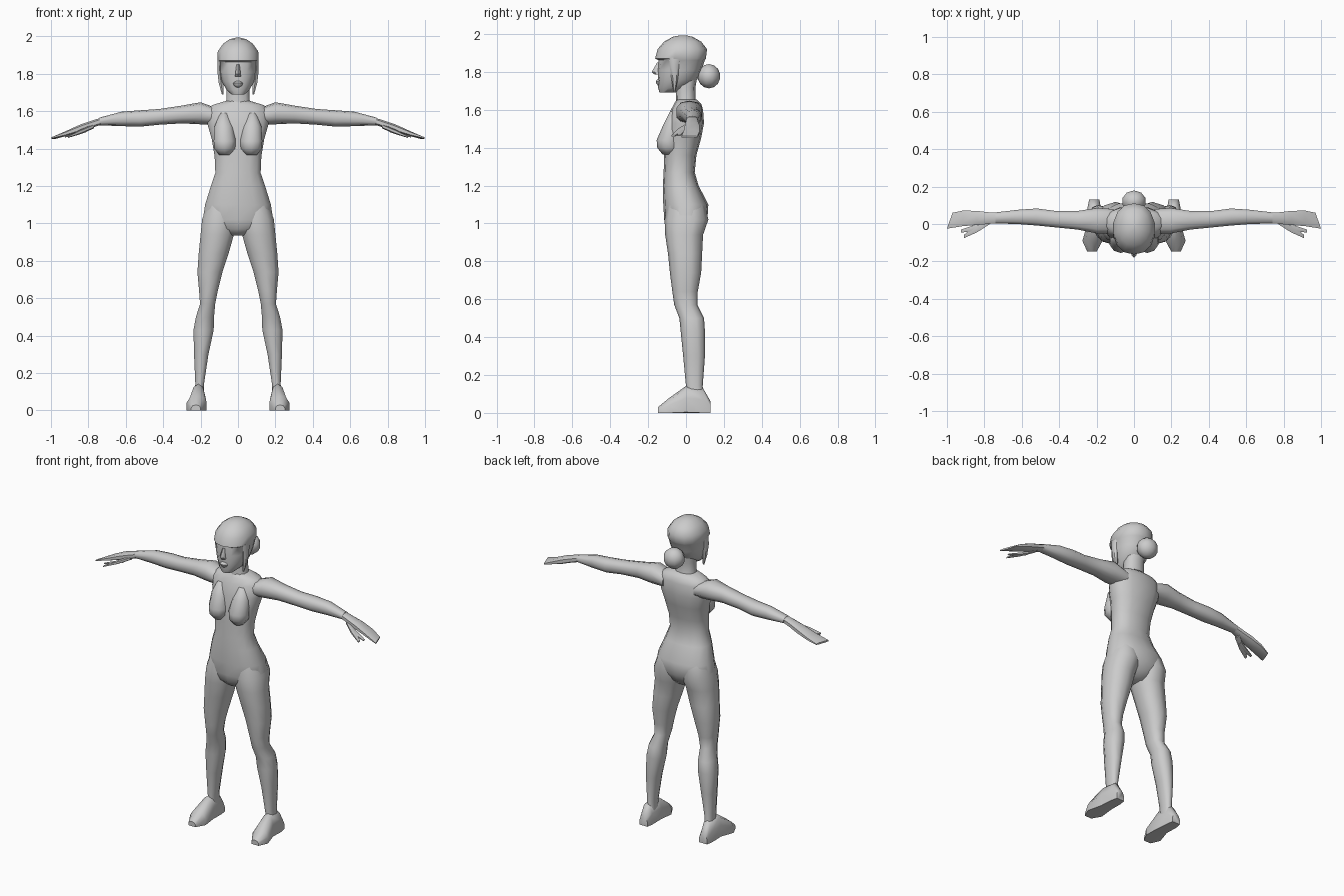
import bpy, bmesh, math

grey = bpy.data.materials.new("plain_grey")
grey.diffuse_color = (0.6, 0.6, 0.6, 1)


def finish(name, bm, mirror=False, angle=50):
    bmesh.ops.recalc_face_normals(bm, faces=bm.faces)
    mesh = bpy.data.meshes.new(name)
    bm.to_mesh(mesh)
    bm.free()
    mesh.materials.append(grey)
    ob = bpy.data.objects.new(name, mesh)
    bpy.context.collection.objects.link(ob)
    bpy.ops.object.select_all(action='DESELECT')
    ob.select_set(True)
    bpy.context.view_layer.objects.active = ob
    bpy.ops.object.shade_smooth_by_angle(angle=math.radians(angle))
    if mirror:
        ob.modifiers.new("mirror", 'MIRROR').use_mirror_merge = False
    return ob


def loft(name, axis, rings, n=10, power=0.85, mirror=False, adjust=None, angle=50):
    """Skin rounded rings; each ring is (position, a_min, a_max, b_min, b_max)."""
    bm = bmesh.new()
    loops = []
    for t, a0, a1, b0, b1 in rings:
        loop = []
        for i in range(n):
            u = 2 * math.pi * (i + 0.5) / n
            c, s = math.cos(u), math.sin(u)
            # scale so that the outermost points reach the given bounds
            m = math.cos(math.pi / n) if n % 4 == 0 else 1.0
            c = math.copysign(min(1, abs(c) / math.cos(math.pi / n)) ** power, c)
            s = math.copysign(min(1, abs(s) / m) ** power, s)
            a = (a0 + a1) / 2 + c * (a1 - a0) / 2
            b = (b0 + b1) / 2 + s * (b1 - b0) / 2
            co = {'X': (t, a, b), 'Y': (a, t, b), 'Z': (a, b, t)}[axis]
            loop.append(bm.verts.new(adjust(*co) if adjust else co))
        loops.append(loop)
    for p, q in zip(loops, loops[1:]):
        for i in range(n):
            j = (i + 1) % n
            bm.faces.new((p[i], p[j], q[j], q[i]))
    bm.faces.new(loops[0])
    bm.faces.new(loops[-1])
    return finish(name, bm, mirror, angle)


def centred(rows):
    return [(z, -h, h, y0, y1) for z, h, y0, y1 in rows]


# Torso from crotch to collar
loft("torso", 'Z', centred([
    (0.935, 0.05, -0.07, 0.05), (0.97, 0.12, -0.105, 0.085),
    (1.02, 0.188, -0.115, 0.113), (1.10, 0.176, -0.12, 0.118),
    (1.20, 0.145, -0.122, 0.066), (1.27, 0.121, -0.118, 0.046),
    (1.36, 0.125, -0.115, 0.055), (1.45, 0.14, -0.11, 0.08),
    (1.53, 0.163, -0.10, 0.095), (1.60, 0.165, -0.08, 0.09),
    (1.632, 0.14, -0.062, 0.08), (1.655, 0.065, -0.05, 0.055)]), n=14)

# Chest forms
loft("breast", 'Z', [
    (1.59, 0.055, 0.095, -0.085, -0.03), (1.52, 0.025, 0.125, -0.12, -0.03),
    (1.44, 0.012, 0.13, -0.155, -0.03), (1.40, 0.015, 0.127, -0.152, -0.03),
    (1.365, 0.04, 0.10, -0.125, -0.05)], n=10, power=1, mirror=True, angle=70)

# Legs from hip to ankle
loft("leg", 'Z', [
    (1.10, 0.01, 0.165, -0.10, 0.10), (1.02, 0.005, 0.192, -0.113, 0.118),
    (0.94, 0.022, 0.20, -0.11, 0.09), (0.84, 0.05, 0.21, -0.095, 0.085),
    (0.74, 0.083, 0.217, -0.085, 0.08), (0.64, 0.108, 0.208, -0.072, 0.062),
    (0.57, 0.122, 0.203, -0.062, 0.06), (0.50, 0.128, 0.225, -0.035, 0.095),
    (0.43, 0.13, 0.238, -0.028, 0.10), (0.30, 0.158, 0.235, -0.015, 0.10),
    (0.14, 0.182, 0.228, 0.0, 0.088), (0.08, 0.18, 0.235, 0.0, 0.10)], mirror=True)

# Feet with flat soles
loft("foot", 'Y', [
    (0.13, 0.185, 0.24, -0.03, 0.06), (0.09, 0.178, 0.248, -0.06, 0.13),
    (0.00, 0.175, 0.25, -0.06, 0.142), (-0.09, 0.168, 0.276, -0.04, 0.078),
    (-0.148, 0.20, 0.25, -0.02, 0.03)], mirror=True,
    adjust=lambda x, y, z: (x, y, max(z, 0)))

# Arms, with a flattened hand cut at a slant
loft("arm", 'X', [
    (0.11, -0.05, 0.08, 1.53, 1.615), (0.20, -0.05, 0.085, 1.53, 1.648),
    (0.30, -0.03, 0.07, 1.535, 1.63), (0.42, -0.018, 0.07, 1.528, 1.612),
    (0.52, -0.008, 0.083, 1.518, 1.605), (0.62, 0.0, 0.076, 1.52, 1.598),
    (0.74, 0.003, 0.062, 1.525, 1.566)], mirror=True)
loft("hand", 'X', [
    (0.73, 0.005, 0.06, 1.528, 1.566), (0.78, 0.0, 0.063, 1.512, 1.55),
    (0.84, -0.005, 0.07, 1.49, 1.53), (0.92, -0.012, 0.072, 1.468, 1.495),
    (1.00, -0.025, 0.06, 1.452, 1.462)], n=8, power=0.7, mirror=True,
    adjust=lambda x, y, z: (x - max(0, x - 0.9) * (y + 0.025) * 3.5, y, z))
loft("thumb", 'X', [
    (0.77, 0.0, 0.04, 1.508, 1.532), (0.84, -0.045, -0.008, 1.478, 1.503),
    (0.91, -0.076, -0.058, 1.457, 1.467)], n=6, mirror=True)
loft("finger", 'X', [
    (0.81, -0.025, 0.01, 1.488, 1.51), (0.87, -0.042, -0.012, 1.47, 1.488),
    (0.925, -0.045, -0.03, 1.46, 1.468)], n=6, mirror=True)

# Neck
loft("neck", 'Z', centred([
    (1.61, 0.075, -0.06, 0.065), (1.66, 0.062, -0.052, 0.05),
    (1.72, 0.06, -0.055, 0.05), (1.78, 0.06, -0.05, 0.06)]))

# Head, with the fringe as a ledge above the face
loft("head", 'Z', centred([
    (1.69, 0.035, -0.14, -0.055), (1.715, 0.062, -0.147, 0.0),
    (1.76, 0.087, -0.148, 0.06), (1.81, 0.10, -0.15, 0.082),
    (1.862, 0.106, -0.145, 0.10), (1.87, 0.111, -0.163, 0.105),
    (1.92, 0.108, -0.15, 0.111), (1.96, 0.08, -0.115, 0.08),
    (1.985, 0.045, -0.07, 0.035), (1.993, 0.012, -0.03, 0.0)]), n=14, power=0.92)

# Nose and lips
loft("nose", 'Z', centred([
    (1.85, 0.008, -0.152, -0.12), (1.80, 0.014, -0.181, -0.12),
    (1.785, 0.016, -0.165, -0.12)]), n=6, power=1)
loft("lips", 'Z', centred([
    (1.762, 0.012, -0.15, -0.12), (1.75, 0.026, -0.16, -0.12),
    (1.738, 0.022, -0.157, -0.12), (1.728, 0.012, -0.148, -0.12)]), n=8, power=1)

# Side locks of hair
loft("hair_lock", 'Z', [
    (1.875, 0.085, 0.109, -0.09, -0.02), (1.82, 0.085, 0.111, -0.085, -0.035),
    (1.75, 0.078, 0.103, -0.075, -0.045), (1.69, 0.078, 0.086, -0.065, -0.058)],
    n=6, mirror=True)

# Bun at the back of the head
bm = bmesh.new()
bmesh.ops.create_uvsphere(bm, u_segments=10, v_segments=7, radius=1)
bmesh.ops.scale(bm, vec=(0.066, 0.06, 0.064), verts=bm.verts)
bmesh.ops.translate(bm, vec=(0, 0.121, 1.777), verts=bm.verts)
finish("hair_bun", bm, angle=70)
